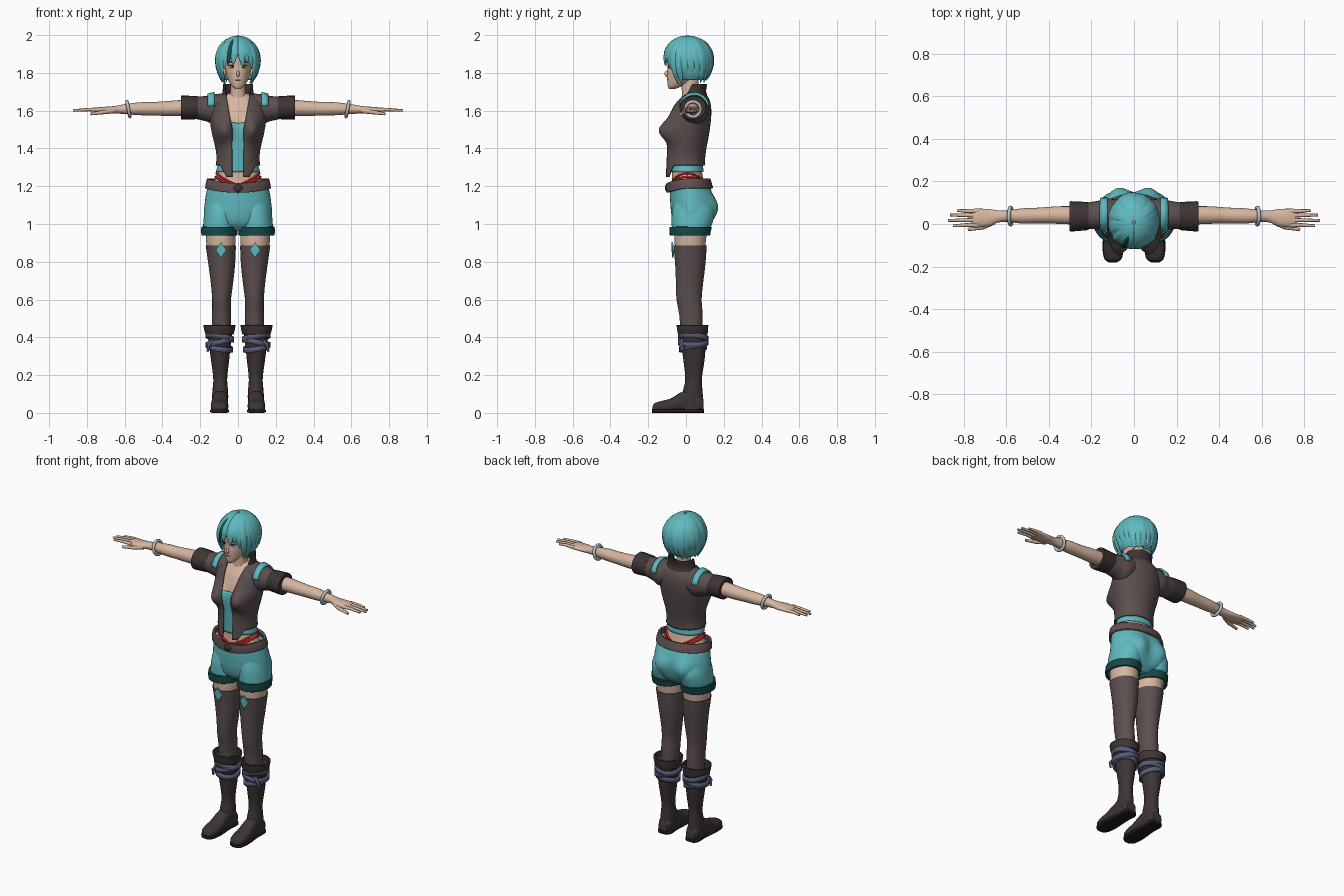
import bpy, bmesh, random
from math import sin, cos, pi, asin, exp, radians, copysign
from mathutils import Vector

random.seed(4)
cube = bpy.data.objects.get("Cube")
if cube:
    bpy.data.objects.remove(cube)


def material(name, *rgb):
    m = bpy.data.materials.new(name)
    col = [((c / 255 + .055) / 1.055) ** 2.4 for c in rgb] + [1]
    m.use_nodes = True
    m.diffuse_color = col
    m.node_tree.nodes["Principled BSDF"].inputs["Base Color"].default_value = col
    return m


TEAL = material("teal", 96, 186, 192)
SKIN = material("skin", 214, 182, 160)
JACKET = material("brown grey cloth", 92, 79, 79)
DARK = material("dark leather", 62, 52, 52)
HEM = material("dark teal", 24, 72, 72)
RED = material("red", 205, 22, 22)
SILVER = material("silver", 190, 192, 196)
RIBBON = material("slate blue", 88, 92, 122)
BELT = material("belt brown", 100, 82, 82)
LINE = material("near black", 32, 28, 32)


def finish(ob, mat, mirror=False, solid=0):
    ob.data.materials.append(mat)
    if solid:
        mod = ob.modifiers.new("thickness", 'SOLIDIFY')
        mod.thickness, mod.offset = solid, 0
    if mirror:
        ob.modifiers.new("mirror", 'MIRROR')
    return ob


def build(name, rings, mat, closed=True, cap=True, mirror=False, solid=0):
    """Skin a list of equal rings of points."""
    bm = bmesh.new()
    rows = [[bm.verts.new(p) for p in r] for r in rings]
    n = len(rows[0])
    for a, b in zip(rows, rows[1:]):
        for i in range(n if closed else n - 1):
            j = (i + 1) % n
            bm.faces.new((a[i], a[j], b[j], b[i]))
    if closed and cap:
        bm.faces.new(rows[0])
        bm.faces.new(rows[-1])
    bmesh.ops.recalc_face_normals(bm, faces=bm.faces)
    me = bpy.data.meshes.new(name)
    bm.to_mesh(me)
    bm.free()
    me.polygons.foreach_set("use_smooth", [True] * len(me.polygons))
    me.set_sharp_from_angle(angle=radians(50))
    ob = bpy.data.objects.new(name, me)
    bpy.context.collection.objects.link(ob)
    return finish(ob, mat, mirror, solid)


def spline(secs, k=6):
    """Smoothly interpolate section tuples."""
    out = []
    for i in range(len(secs) - 1):
        q = [secs[max(0, min(len(secs) - 1, i + d))] for d in (-1, 0, 1, 2)]
        for s in range(k):
            t = s / k
            out.append(tuple(b + .5 * t * (c - a + t * (2 * a - 5 * b + 4 * c - d + t * (3 * (b - c) + d - a)))
                             for a, b, c, d in zip(*q)))
    return out + [secs[-1]]


def point(sec, a, grow=0, shape=None):
    """Point at angle a (0 = front) on a section (z, cx, rx, front, back)."""
    z, cx, rx, f, b = sec
    p = Vector((cx + (rx + grow) * sin(a), (f + b) / 2 - ((b - f) / 2 + grow) * cos(a), z))
    return shape(p, a) if shape else p


def upright(name, secs, mat, n=40, grow=0, shape=None, gap=None, lo=-9, hi=9, k=6, **kw):
    rings = []
    for s in spline(secs, k):
        if lo <= s[0] <= hi:
            g = gap(s) if gap else 0
            m = n - 1 if gap else n
            rings.append([point(s, g + (2 * pi - 2 * g) * i / m, grow, shape) for i in range(n)])
    return build(name, rings, mat, closed=not gap, **kw)


def sideways(name, secs, mat, axis=0, n=20, power=2, **kw):
    """Loft along x (axis 0: x, y, z, ry, rz) or y (axis 1: y, x, z, rx, rz)."""
    rings = []
    for t, u, v, ru, rv in spline(secs):
        ring = []
        for i in range(n):
            c, s = cos(2 * pi * i / n), sin(2 * pi * i / n)
            pu = u + ru * copysign(abs(c) ** (2 / power), c)
            pv = v + rv * copysign(abs(s) ** (2 / power), s)
            ring.append((t, pu, pv) if axis == 0 else (pu, t, pv))
        rings.append(ring)
    return build(name, rings, mat, **kw)


def tube(name, pts, r, mat, cyclic=False, tip=1, mirror=True):
    cu = bpy.data.curves.new(name, 'CURVE')
    cu.dimensions, cu.bevel_depth, cu.bevel_resolution, cu.use_fill_caps = '3D', r, 2, True
    sp = cu.splines.new('POLY')
    sp.points.add(len(pts) - 1)
    sp.use_cyclic_u = cyclic
    for i, p in enumerate(pts):
        sp.points[i].co = (*p, 1)
        sp.points[i].radius = 1 + (tip - 1) * i / (len(pts) - 1)
    sp.use_smooth = True
    ob = bpy.data.objects.new(name, cu)
    bpy.context.collection.objects.link(ob)
    return finish(ob, mat, mirror)


def blob(name, x, y, z, rx, ry, rz, mat, mirror=True):
    rings = [[(x + rx * sin(t) * cos(a), y + ry * sin(t) * sin(a), z + rz * cos(t))
              for a in [2 * pi * i / 16 for i in range(16)]] for t in [.05 + 3.04 * j / 8 for j in range(9)]]
    return build(name, rings, mat, mirror=mirror)


# Torso, undershirt and open jacket
def bust(p, a):
    amp = .064 * exp(-((p.z - 1.495) / .058) ** 2) * min(1, max(0, 2 * cos(a)))
    p.y -= amp * exp(-((abs(p.x) - .08) / .045) ** 2)
    return p


def jacket_shape(p, a):
    p = bust(p, a)
    low = max(0, min(1, (1.42 - p.z) / .1))
    if cos(a) > 0:
        p.y -= .014 * low * cos(a)
        p.z -= .06 * low * max(0, min(1, (.09 - abs(p.x)) / .03))
    return p


TORSO = [(1.17, 0, .155, -.09, .12), (1.24, 0, .132, -.086, .102), (1.31, 0, .11, -.088, .092),
         (1.38, 0, .108, -.092, .097), (1.48, 0, .13, -.092, .115), (1.56, 0, .142, -.085, .125),
         (1.62, 0, .138, -.065, .125), (1.66, 0, .11, -.038, .115), (1.69, 0, .062, -.02, .095)]
upright("torso", TORSO, SKIN, grow=-.011, shape=bust)
upright("undershirt", TORSO, TEAL, grow=-.004, shape=bust, lo=1.265, hi=1.545, cap=False, solid=.004)


def opening(s):
    w = .03 if s[0] < 1.5 else .03 + .17 * (s[0] - 1.5)
    return asin(min(.95, w / s[2]))


upright("jacket", TORSO, JACKET, n=64, grow=.004, shape=jacket_shape, gap=opening, lo=1.305, solid=.008)
upright("collar", [(1.665, 0, .09, -.02, .115), (1.70, 0, .078, -.015, .103), (1.74, 0, .076, -.015, .108)],
        DARK, gap=lambda s: .75 + 8 * (s[0] - 1.665), solid=.008)
sideways("sleeve", [(.05, .045, 1.62, .065, .07), (.09, .045, 1.612, .072, .078), (.13, .045, 1.607, .074, .079),
                    (.17, .042, 1.611, .067, .067), (.24, .037, 1.615, .06, .056)], JACKET, mirror=True)
sideways("sleeve_cuff", [(.215, .037, 1.616, .063, .058), (.22, .037, 1.616, .066, .061),
                         (.295, .036, 1.616, .071, .064), (.30, .036, 1.616, .066, .06)], DARK, mirror=True)
strap = [[(x, .044 + ry * sin(a), 1.608 + rz * cos(a)) for a in [radians(-78 + 13 * i) for i in range(13)]]
         for x, ry, rz in ((.125, .081, .087), (.16, .076, .078))]
build("shoulder_strap", strap, TEAL, closed=False, mirror=True, solid=.009)

# Arms, hands and bracelets
sideways("arm", [(.25, .04, 1.616, .044, .044), (.36, .042, 1.612, .041, .04), (.44, .04, 1.61, .037, .036),
                 (.52, .038, 1.61, .036, .034), (.60, .037, 1.608, .027, .026), (.64, .035, 1.606, .029, .021),
                 (.68, .03, 1.604, .04, .018), (.73, .029, 1.604, .043, .015), (.76, .029, 1.603, .04, .01)],
         SKIN, mirror=True)
for finger, y, tip in (("index", -.005, .85), ("middle", .018, .873), ("ring", .041, .865), ("little", .061, .83)):
    tube(finger + "_finger", [(.73, y, 1.605), (.79, y, 1.606), (tip, y + .1 * (y - .03), 1.601)], .0115, SKIN, tip=.55)
tube("thumb", [(.66, .01, 1.6), (.71, -.015, 1.592), (.78, -.026, 1.583)], .014, SKIN, tip=.55)
tube("bracelet", [(.58 + .008 * sin(a), .037 + .04 * cos(a), 1.608 + .04 * sin(a))
                  for a in [2 * pi * i / 28 for i in range(28)]], .009, SILVER, cyclic=True)

# Hips: shorts, belt and red side strings
def seat(p, a):
    amp = .04 * exp(-((p.z - 1.085) / .075) ** 2) * min(1, max(0, -2 * cos(a)))
    p.y += amp * exp(-((abs(p.x) - .08) / .06) ** 2)
    return p


def dip(p, a):
    p.z -= .022 * max(0, cos(a)) ** 2
    return p


upright("shorts", [(.965, 0, .10, -.03, .09), (1.0, 0, .165, -.062, .125), (1.05, 0, .18, -.077, .138),
                   (1.11, 0, .176, -.083, .142), (1.16, 0, .169, -.085, .135), (1.20, 0, .16, -.086, .125)],
        TEAL, shape=seat)
upright("shorts_leg", [(.955, .098, .086, -.072, .118), (1.0, .097, .087, -.076, .138),
                       (1.06, .092, .086, -.074, .15), (1.12, .085, .08, -.06, .13)], TEAL, mirror=True)
upright("shorts_hem", [(.94, .099, .089, -.08, .122), (.965, .099, .09, -.081, .126), (.985, .098, .09, -.081, .131)],
        HEM, mirror=True, cap=False, solid=.012)
upright("belt", [(1.188, 0, .167, -.096, .137), (1.213, 0, .164, -.098, .13), (1.238, 0, .157, -.097, .122)],
        BELT, shape=dip, cap=False, solid=.014)
blob("belt_buckle", 0, -.103, 1.192, .024, .008, .02, DARK, mirror=False)
dense = spline(TORSO, 12)
for name, base, rise in (("upper_string", 1.207, .062), ("lower_string", 1.195, .055)):
    loop = []
    for i in range(48):
        a = 2 * pi * i / 48
        z = base + rise * abs(sin(a)) ** 1.3
        loop.append(point(min(dense, key=lambda s: abs(s[0] - z)), a, -.008))
        loop[-1].z = z
    tube(name, loop, .006, RED, cyclic=True, mirror=False)

# Legs, stockings and boots
upright("thigh", [(.84, .09, .07, -.055, .098), (.90, .091, .077, -.06, .104), (1.0, .093, .08, -.063, .115)],
        SKIN, mirror=True)
upright("stocking", [(.44, .088, .05, -.03, .088), (.52, .087, .05, -.036, .088), (.60, .087, .05, -.05, .083),
                     (.68, .085, .058, -.053, .09), (.78, .086, .07, -.057, .102), (.885, .091, .08, -.066, .11)],
        JACKET, mirror=True)
diamond = [(.09, -.078, .905), (.118, -.068, .862), (.09, -.074, .822), (.062, -.068, .862)]
build("knee_diamond", [diamond, [(x, y + .008, z) for x, y, z in diamond]], TEAL, mirror=True)
upright("boot", [(.012, .095, .042, -.04, .092), (.05, .095, .043, -.03, .092), (.11, .094, .042, -.018, .088),
                 (.18, .094, .037, -.004, .084), (.28, .095, .048, -.014, .098), (.36, .096, .058, -.026, .105),
                 (.42, .096, .066, -.035, .108), (.44, .097, .07, -.038, .109)], DARK, mirror=True)
upright("boot_top", [(.415, .097, .069, -.037, .109), (.44, .098, .076, -.042, .112), (.465, .098, .08, -.045, .113)],
        DARK, mirror=True, cap=False, solid=.01)
sideways("foot", [(-.178, .1, .022, .018, .012), (-.165, .099, .028, .036, .024), (-.13, .098, .033, .046, .03),
                  (-.08, .097, .04, .046, .037), (-.03, .096, .055, .042, .052), (.02, .095, .062, .041, .06),
                  (.07, .095, .05, .04, .046), (.092, .095, .04, .03, .034)], DARK, axis=1, power=2.6, mirror=True)
sideways("sole", [(-.18, .1, .01, .02, .01), (-.16, .099, .01, .042, .01), (-.1, .098, .01, .05, .01),
                  (0, .096, .01, .043, .01), (.07, .095, .01, .045, .01), (.095, .095, .01, .03, .01)],
         LINE, axis=1, power=5, mirror=True)
for i, (z, r, tx, ty) in enumerate(((.40, .07, .012, .008), (.375, .07, -.014, 0), (.345, .064, .01, -.008))):
    band = [[(.097 + r * sin(a), .038 - (r + .004) * cos(a), z + h + tx * sin(a) + ty * cos(a))
             for a in [2 * pi * j / 28 for j in range(28)]] for h in (-.014, 0, .014)]
    build("ribbon_wrap_%d" % (i + 1), band, RIBBON, cap=False, mirror=True, solid=.012)
tube("ribbon_tail", [(.13, -.02, .385), (.155, -.025, .36), (.16, -.015, .325)], .012, RIBBON, tip=.5)

# Neck, head and face
upright("neck", [(1.64, 0, .056, -.025, .09), (1.70, 0, .04, -.022, .066), (1.80, 0, .04, -.03, .07)], SKIN)
upright("head", [(1.714, 0, .012, -.09, -.06), (1.73, 0, .033, -.096, -.02), (1.757, 0, .05, -.099, .03),
                 (1.79, 0, .062, -.1, .07), (1.83, 0, .069, -.098, .09), (1.88, 0, .073, -.1, .1),
                 (1.93, 0, .066, -.085, .09), (1.97, 0, .03, -.04, .05)], SKIN)
blob("nose", 0, -.1, 1.795, .009, .014, .017, SKIN, mirror=False)
blob("mouth", 0, -.097, 1.763, .017, .005, .0035, BELT, mirror=False)
blob("eye", .031, -.088, 1.832, .014, .006, .007, SILVER)
blob("pupil", .03, -.091, 1.832, .006, .005, .0065, LINE)
blob("eyelash", .032, -.089, 1.84, .016, .007, .003, LINE)
blob("eyebrow", .032, -.09, 1.857, .018, .006, .0025, HEM)
blob("ear", .073, .01, 1.805, .012, .018, .026, SKIN)

# Hair: a cap with an open face and overlapping locks
upright("hair_cap", [(1.765, 0, .085, -.05, .1), (1.80, 0, .104, -.085, .126), (1.86, 0, .112, -.113, .137),
                     (1.92, 0, .102, -.11, .128), (1.965, 0, .073, -.078, .098), (1.988, 0, .036, -.035, .05),
                     (1.994, 0, .006, 0, .015)], TEAL, gap=lambda s: .85 if s[0] < 1.885 else 0, solid=.006)


def lock(name, a0, end, width, mat=TEAL, lift=0):
    rings = []
    for i in range(13):
        t = i / 12
        th = radians(10 + (end - 10) * t)
        over = max(0, th - pi / 2)
        r = sin(th) if not over else 1 - .28 * (over / .8) ** 2
        z = 1.86 + .13 * cos(th) if not over else 1.86 - .14 * over
        a = a0 + .12 * t * t * (1 if a0 > 0 else -1)
        out = Vector((sin(a), -cos(a), .4 * cos(th)))
        along = Vector((cos(a), sin(a), 0))
        p = Vector((.112 * r * sin(a), .012 - .127 * r * cos(a), z)) + out * lift
        taper = max(.03, sin(pi * (.14 + .86 * t))) ** .7
        rings.append([p + along * width * taper * cos(q) + out * .01 * taper * sin(q)
                      for q in [2 * pi * j / 10 for j in range(10)]])
    build(name, rings, mat)


for i, (a, end) in enumerate(((-.62, 106), (-.12, 96), (.12, 101), (.35, 92), (.6, 106))):
    lock("fringe_%d" % (i + 1), a, end, .027)
lock("dark_streak", -.36, 100, .017, HEM, .005)
for side in (-1, 1):
    lock("face_lock", side * .84, 138, .022, lift=.003)
    lock("side_lock", side * 1.08, 142, .026)
for i in range(14):
    lock("back_lock_%d" % (i + 1), 1.35 + (2 * pi - 2.7) * i / 13, random.uniform(124, 137), .03,
         lift=random.uniform(0, .004))
